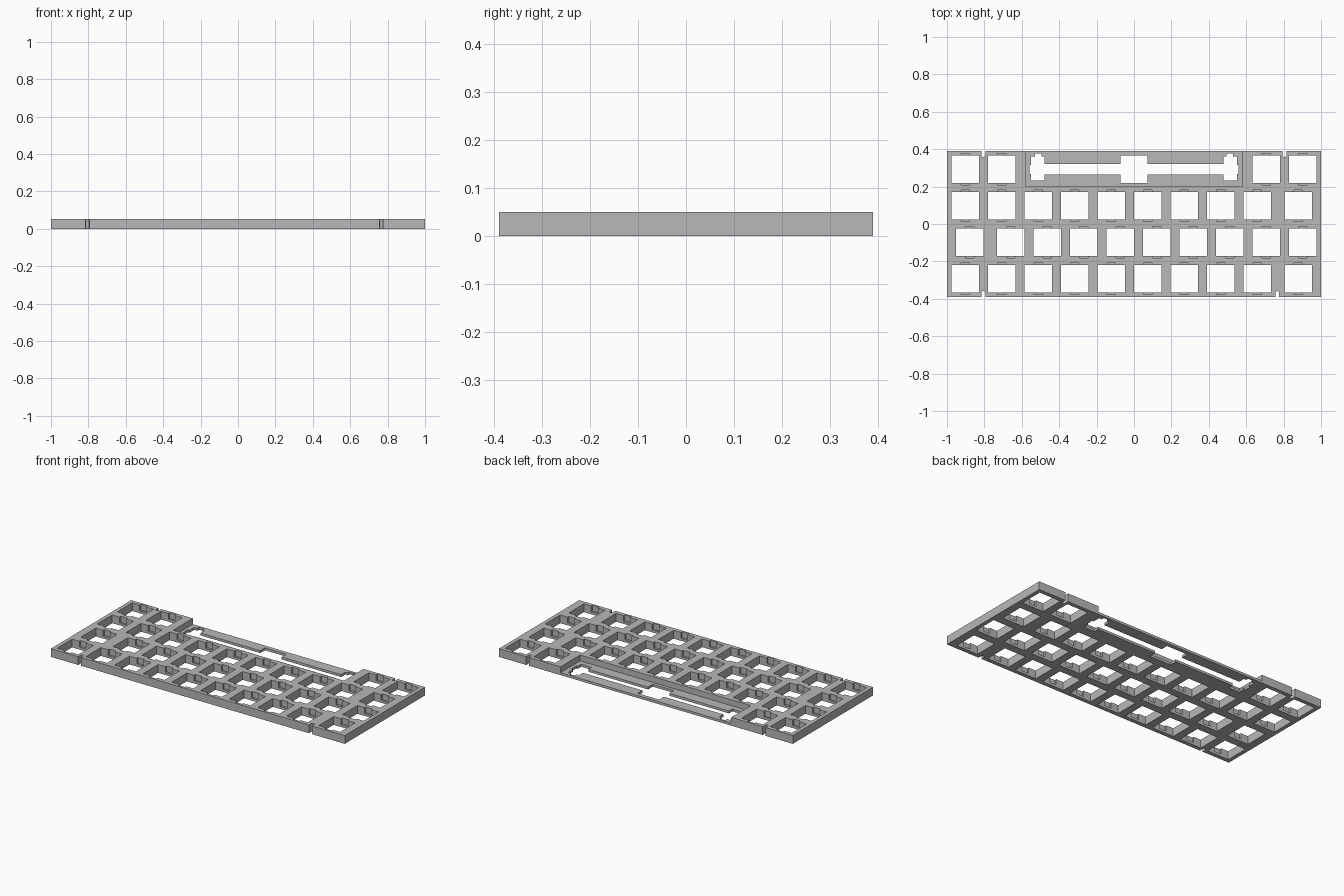
import bpy, bmesh, math

cube = bpy.data.objects.get("Cube")
if cube:
    bpy.data.objects.remove(cube, do_unlink=True)

U = 2 / 10.25          # key pitch
H = 0.0728             # half of a switch opening
TOP = 0.051            # plate height
SKIN = 0.015           # thin layer left under recesses
DEPTH = 2 * U          # half depth of the plate


def rect(x, y, hx, hy):
    return [(x - hx, y - hy), (x + hx, y - hy), (x + hx, y + hy), (x - hx, y + hy)]


def prisms(name, outlines, z0, z1):
    """One object made of separate vertical prisms."""
    bm = bmesh.new()
    for pts in outlines:
        face = bm.faces.new([bm.verts.new((x, y, z0)) for x, y in pts])
        ext = bmesh.ops.extrude_face_region(bm, geom=[face])["geom"]
        verts = [g for g in ext if isinstance(g, bmesh.types.BMVert)]
        bmesh.ops.translate(bm, verts=verts, vec=(0, 0, z1 - z0))
    bmesh.ops.recalc_face_normals(bm, faces=bm.faces)
    mesh = bpy.data.meshes.new(name)
    bm.to_mesh(mesh)
    bm.free()
    obj = bpy.data.objects.new(name, mesh)
    bpy.context.scene.collection.objects.link(obj)
    return obj


def cut(target, cutter):
    cutter.hide_render = True
    mod = target.modifiers.new("cut", "BOOLEAN")
    mod.operation, mod.solver, mod.object = "DIFFERENCE", "EXACT", cutter
    bpy.context.view_layer.objects.active = target
    bpy.ops.object.modifier_apply(modifier=mod.name)
    bpy.data.objects.remove(cutter, do_unlink=True)


# Key positions, in pitches from the left edge, rows from back to front
left_block = [k + 0.5 for k in range(9)]
rows = [
    [0.5, 1.5, 8.75, 9.75],
    left_block + [9.625],
    [0.625] + [k + 1.75 for k in range(9)],
    left_block + [9.625],
]
keys = [(-1 + c * U, (1.5 - r) * U) for r, row in enumerate(rows) for c in row]

# Wide-key opening: switch hole, wire channel and stabiliser pockets
cy = 1.5 * U
half = [(H, cy + H), (H, .32), (.478, .32), (.478, .36), (.495, .36), (.495, .377),
        (.53, .377), (.53, .36), (.55, .36), (.55, .315), (.56, .315), (.56, .267),
        (.55, .267), (.55, .233), (.478, .233), (.478, .265), (H, .265), (H, cy - H)]
wide_opening = half + [(-x, y) for x, y in reversed(half)]


# Round-ended slots in the front and back edges
def edge_slot(x, side, r=0.01, length=0.022):
    arc = [math.pi * i / 8 for i in range(9)]
    pts = [(x + r * math.cos(a), side * (DEPTH - length - r * math.sin(a))) for a in arc]
    return pts + [(x - r, side * (DEPTH + 0.05)), (x + r, side * (DEPTH + 0.05))]


slots = [edge_slot(x, s) for x, s in ((-1 + U, 1), (1 - U, 1), (-1 + U, -1), (0.766, -1))]

plate = prisms("keyboard_plate", [rect(0, 0, 1, DEPTH)], 0, TOP)

# Through openings
holes = [rect(x, y, H, H) for x, y in keys]
cut(plate, prisms("through_cutter", holes + [wide_opening] + slots, -0.05, 0.1))

# Clip notches and the recessed wide-key bay, open at the back
notches = [rect(x, y, 0.023, H + 0.012) for x, y in keys]
bay = rect(0, 0.35, 0.581, 0.15)
cut(plate, prisms("recess_cutter", notches + [bay], SKIN, 0.1))

# Flat grey finish
grey = bpy.data.materials.new("plain grey")
grey.use_nodes = True
colour = (0.48, 0.48, 0.48, 1)
grey.diffuse_color = colour
grey.node_tree.nodes["Principled BSDF"].inputs["Base Color"].default_value = colour
plate.data.materials.clear()
plate.data.materials.append(grey)
for poly in plate.data.polygons:
    poly.material_index = 0
    poly.use_smooth = False
